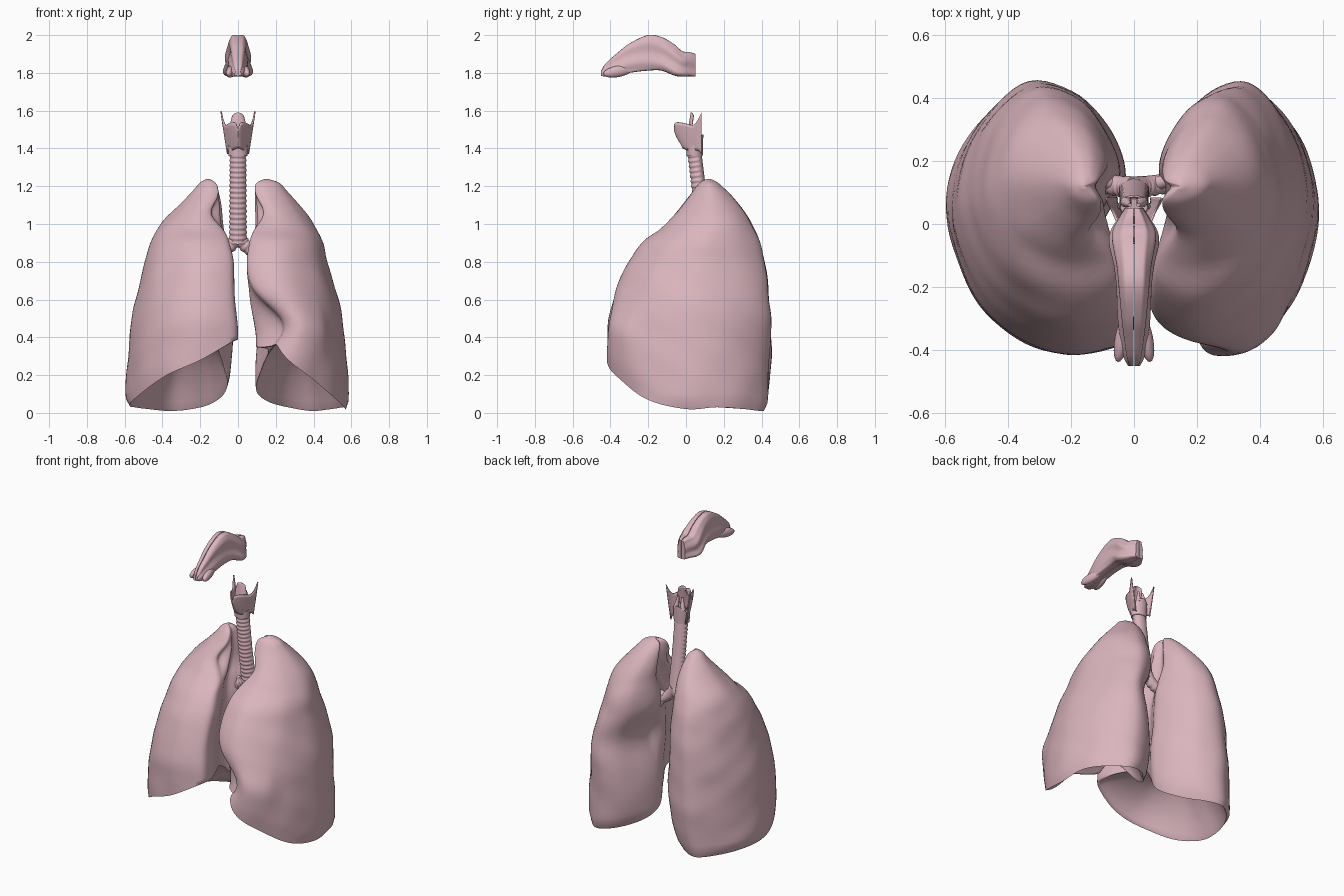
import bpy, bmesh, math
from mathutils import Vector, noise

old = bpy.data.objects.get("Cube")
if old:
    bpy.data.objects.remove(old)

pink = bpy.data.materials.new("tissue_pink")
pink.use_nodes = True
pink.diffuse_color = (0.70, 0.46, 0.51, 1)
pink.node_tree.nodes["Principled BSDF"].inputs["Base Color"].default_value = pink.diffuse_color


def curve(keys, t):
    """Smooth interpolation through rows of (position, value, value, ...)."""
    t = min(max(t, keys[0][0]), keys[-1][0])
    i = next((k for k in range(len(keys) - 2) if t <= keys[k + 1][0]), len(keys) - 2)
    a, b = keys[i], keys[i + 1]
    p, n = keys[max(i - 1, 0)], keys[min(i + 2, len(keys) - 1)]
    span = b[0] - a[0]
    s = (t - a[0]) / span
    out = []
    for c in range(1, len(a)):
        ma = (b[c] - p[c]) / (b[0] - p[0]) * span
        mb = (n[c] - a[c]) / (n[0] - a[0]) * span
        d = b[c] - a[c]
        out.append(a[c] + s * (ma + s * (3 * d - 2 * ma - mb + s * (ma + mb - 2 * d))))
    return out


def finish(obj, angle=50):
    obj.data.materials.append(pink)
    bpy.ops.object.select_all(action="DESELECT")
    obj.select_set(True)
    bpy.context.view_layer.objects.active = obj
    bpy.ops.object.shade_smooth_by_angle(angle=math.radians(angle))
    return obj


def loft(name, rings, closed=True, caps=True, angle=50):
    """Skin a list of equal-length point rings."""
    bm = bmesh.new()
    rows = [[bm.verts.new(p) for p in ring] for ring in rings]
    count = len(rows[0])
    for r, s in zip(rows, rows[1:]):
        for k in range(count if closed else count - 1):
            m = (k + 1) % count
            bm.faces.new((r[k], r[m], s[m], s[k]))
    if caps and closed:
        bm.faces.new(rows[0])
        bm.faces.new(rows[-1])
    bmesh.ops.remove_doubles(bm, verts=bm.verts, dist=1e-5)
    bmesh.ops.recalc_face_normals(bm, faces=bm.faces)
    mesh = bpy.data.meshes.new(name)
    bm.to_mesh(mesh)
    bm.free()
    obj = bpy.data.objects.new(name, mesh)
    bpy.context.collection.objects.link(obj)
    return finish(obj, angle)


def tube(name, keys, steps=16, sides=20, ripple=0, waves=0, flat=1):
    """Tube along keys of (t, x, y, z, radius), ringed in front, flattened behind."""
    rings = []
    for i in range(steps + 1):
        t = i / steps
        x, y, z, r = curve(keys, t)
        d = Vector(curve(keys, t + 0.01)[:3]) - Vector(curve(keys, t - 0.01)[:3])
        d.normalize()
        side = d.cross(Vector((0, 1, 0))).normalized()
        back = side.cross(d)
        if back.y < 0:
            back = -back
        wave = ripple * math.cos(math.tau * waves * t)
        ring = []
        for k in range(sides):
            a = math.tau * k / sides
            depth = math.sin(a)
            q = r + wave * min(1, max(0, 1 - 1.5 * depth))
            ring.append(Vector((x, y, z)) + side * q * math.cos(a)
                        + back * q * (depth if depth < 0 else depth * flat))
        rings.append(ring)
    return loft(name, rings)


# Lung cross-section: medial-to-lateral, front-to-back
SECTION = [(.04, -.9), (.33, -1), (.63, -.87), (.87, -.55), (1, -.06), (.97, .36), (.82, .74),
           (.57, 1), (.3, .91), (.12, .63), (.04, .32), (.12, .1), (.18, -.1), (.08, -.4), (0, -.68)]
# Height of the lower rim at each section point
RIGHT_RIM = [.38, .28, .2, .1, .04, .03, .02, .01, .02, .05, .13, .27, .36, .39, .39]
LEFT_RIM = [.36, .28, .18, .07, .02, .03, .02, .01, .03, .06, .13, .25, .33, .35, .35]
# Height, front, back
DEPTH = [(0, -.35, .4), (.05, -.38, .425), (.2, -.412, .437), (.35, -.42, .445), (.5, -.405, .445),
         (.7, -.35, .43), (.85, -.27, .4), (.92, -.21, .38), (.97, -.135, .36), (1.05, -.06, .32),
         (1.15, .02, .24), (1.2, .055, .19), (1.225, .08, .16), (1.24, .115, .125)]
# Height, medial edge, lateral edge
RIGHT = [(0, .14, .53), (.05, .08, .58), (.1, .05, .59), (.2, .02, .585), (.4, .002, .57), (.6, .02, .54),
         (.8, .025, .49), (.9, .045, .46), (1, .065, .41), (1.1, .08, .31), (1.18, .1, .235),
         (1.22, .12, .2), (1.24, .155, .165)]
LEFT = [(0, .17, .56), (.05, .11, .58), (.1, .08, .585), (.2, .07, .58), (.4, .07, .56), (.6, .045, .53),
        (.8, .045, .47), (.9, .06, .45), (1, .08, .4), (1.1, .08, .325), (1.18, .085, .255),
        (1.22, .1, .215), (1.24, .145, .155)]
# Dents in the medial border: height, spread, amount, front (-1) or back (1), start
RIGHT_DENTS = [(1.07, .08, .25, -1, .4)]
LEFT_DENTS = [(.46, .16, .36, -1, .5), (1.07, .08, .2, -1, .4), (.62, .17, .22, 1, .05)]


def lung(name, sign, width, rim, dents):
    n = len(SECTION)
    keys = [(i, *SECTION[i % n], rim[i % n]) for i in range(-2, n + 3)]
    outline = [curve(keys, n * k / 90) for k in range(90)]
    top = 1.239

    def place(u, v, z):
        shift = 0
        for height, spread, amount, facing, start in dents:
            s = min(max((facing * v - start) / .3, 0), 1)
            shift += amount * math.exp(-((z - height) / spread) ** 2) * s * s * (3 - 2 * s)
        u += shift * max(1 - u, 0) ** 1.3
        inner, outer = curve(width, z)
        front, back = curve(DEPTH, z)
        x = inner + (outer - inner) * u
        y = (front + back) / 2 + (back - front) / 2 * v
        # soft lumps and rib impressions
        size = min(1, (top - z) * 4)
        bump = .012 * noise.noise(Vector((sign * x, y, z)) * 5)
        bump += .002 * math.sin((z + .6 * y) * 34) * max(u, 0)
        return Vector((sign * (x + bump * size * (u - .4)), y + bump * size * v, z))

    edge = [place(u, v, r) for u, v, r in outline]
    mid = sum(edge, Vector()) / len(edge)
    rings = []
    # hollow underside
    for s in (.02, .2, .4, .6, .75, .87, .94, .98):
        ring = []
        for p in edge:
            q = mid.lerp(p, s)
            q.z = p.z + (.4 - p.z) * (1 - s ** 2.5) - .006 * (s > .9)
            ring.append(q)
        rings.append(ring)
    # outer wall up to the apex
    for i in range(49):
        t = 1 - (1 - i / 48) ** 1.6
        rings.append([place(u, v, r + (top - r) * t) for u, v, r in outline])
    loft(name, rings, angle=60)


lung("right_lung", -1, RIGHT, RIGHT_RIM, RIGHT_DENTS)
lung("left_lung", 1, LEFT, LEFT_RIM, LEFT_DENTS)

# Ringed windpipe and its branches
tube("trachea", [(0, 0, .118, .9, .046), (.5, 0, .08, 1.15, .044), (1, 0, .05, 1.39, .043)],
     steps=108, sides=24, ripple=.0025, waves=18, flat=.7)
for side, sign in (("left", 1), ("right", -1)):
    tube(side + "_bronchus", [(0, 0, .115, .94, .036), (.4, sign * .045, .12, .88, .033),
                              (1, sign * .17, .14, .8, .028)], steps=48, ripple=.002, waves=8)
    tube(side + "_upper_branch", [(0, sign * .06, .125, .87, .022), (1, sign * .18, .16, .93, .018)])
    tube(side + "_lower_branch", [(0, sign * .08, .13, .85, .022), (1, sign * .17, .17, .68, .018)])

# Larynx: lower ring, tall at the back
rings = []
for radius, low in ((.042, 1), (.05, 1), (.054, 0), (.046, 0), (.042, 1)):
    ring = []
    for k in range(32):
        a = math.tau * k / 32
        rear = (1 + math.sin(a)) / 2
        z = 1.36 if low else 1.405 + .07 * rear ** 2
        ring.append((radius * math.cos(a), .046 + radius * .85 * math.sin(a), z))
    rings.append(ring)
loft("cricoid_ring", rings, caps=False, angle=35)

# Larynx: V-shaped shield with raised rear horns
# Across, half width, depth, bottom, top
SHIELD = [(0, 0, -.055, 1.405, 1.5), (.12, .014, -.052, 1.4, 1.535), (.35, .042, -.012, 1.39, 1.535),
          (.7, .07, .045, 1.39, 1.525), (.88, .08, .07, 1.385, 1.555), (1, .082, .088, 1.37, 1.595)]
rings = []
for j in range(9):
    h = j / 8
    ring = []
    for k in range(-20, 21):
        w, y, low, high = curve(SHIELD, abs(k) / 20)
        z = low + (high - low) * h
        spread = .72 + .36 * (z - 1.4) / .19
        lean = (1 - abs(k) / 20) * .05 * (1 - h) ** 1.5
        ring.append((math.copysign(w, k) * spread, y + lean - .005, z))
    rings.append(ring)
shield = loft("thyroid_shield", rings, closed=False)
shell = shield.modifiers.new("thickness", "SOLIDIFY")
shell.thickness = .008
shell.offset = 0

# Leaf flap behind the shield
rings = []
for i in range(13):
    t = i / 12
    w = .012 + .03 * math.sin(math.pi * min(t * .85, 1)) ** .8
    rings.append([(w * k / 4, .0 + .025 * t + .012 * (k / 4) ** 2, 1.44 + .15 * t - .012 * (k / 4) ** 2)
                  for k in range(-4, 5)])
flap = loft("epiglottis", rings, closed=False)
flap.modifiers.new("thickness", "SOLIDIFY").thickness = .008
for side, sign in (("left", 1), ("right", -1)):
    tube(side + "_arytenoid", [(0, sign * .025, .07, 1.45, .018), (1, sign * .014, .06, 1.53, .006)], sides=12)

# Nasal cavity: depth, bottom, top, upper width, lower width
NASAL = [(-.45, 1.785, 1.81, .012, .02), (-.43, 1.78, 1.845, .018, .036), (-.37, 1.782, 1.9, .024, .054),
         (-.3, 1.8, 1.955, .032, .062), (-.2, 1.812, 2, .042, .064), (-.13, 1.812, 1.99, .044, .076),
         (-.06, 1.785, 1.95, .048, .098), (-.02, 1.78, 1.915, .05, .09), (.02, 1.782, 1.91, .034, .06),
         (.05, 1.78, 1.9, .018, .036)]
for side, sign in (("left", 1), ("right", -1)):
    rings = []
    for i in range(41):
        y = -.45 + .5 * i / 40
        low, high, upper, lower = curve(NASAL, y)
        ring = []
        for k in range(25):
            f = k / 24
            a = math.pi * (f - .5)
            # lengthwise folds along the outer wall
            fold = 1 - .09 * math.sin(math.pi * f) * (1 + math.cos(math.tau * 2.5 * f + 9 * y))
            w = (lower + (upper - lower) * f) * max(math.cos(a), 0) ** .28 * fold
            z = (low + high) / 2 + (high - low) / 2 * math.sin(a)
            ring.append((sign * (.002 + w), y, z))
        rings.append(ring)
    loft(side + "_nasal_cavity", rings, angle=40)
    bpy.ops.mesh.primitive_uv_sphere_add(segments=20, ring_count=12, radius=1,
                                         location=(sign * .036, -.36, 1.808),
                                         rotation=(.18, 0, sign * .2))
    wing = bpy.context.object
    wing.name = side + "_nostril"
    wing.scale = (.024, .08, .03)
    finish(wing)
